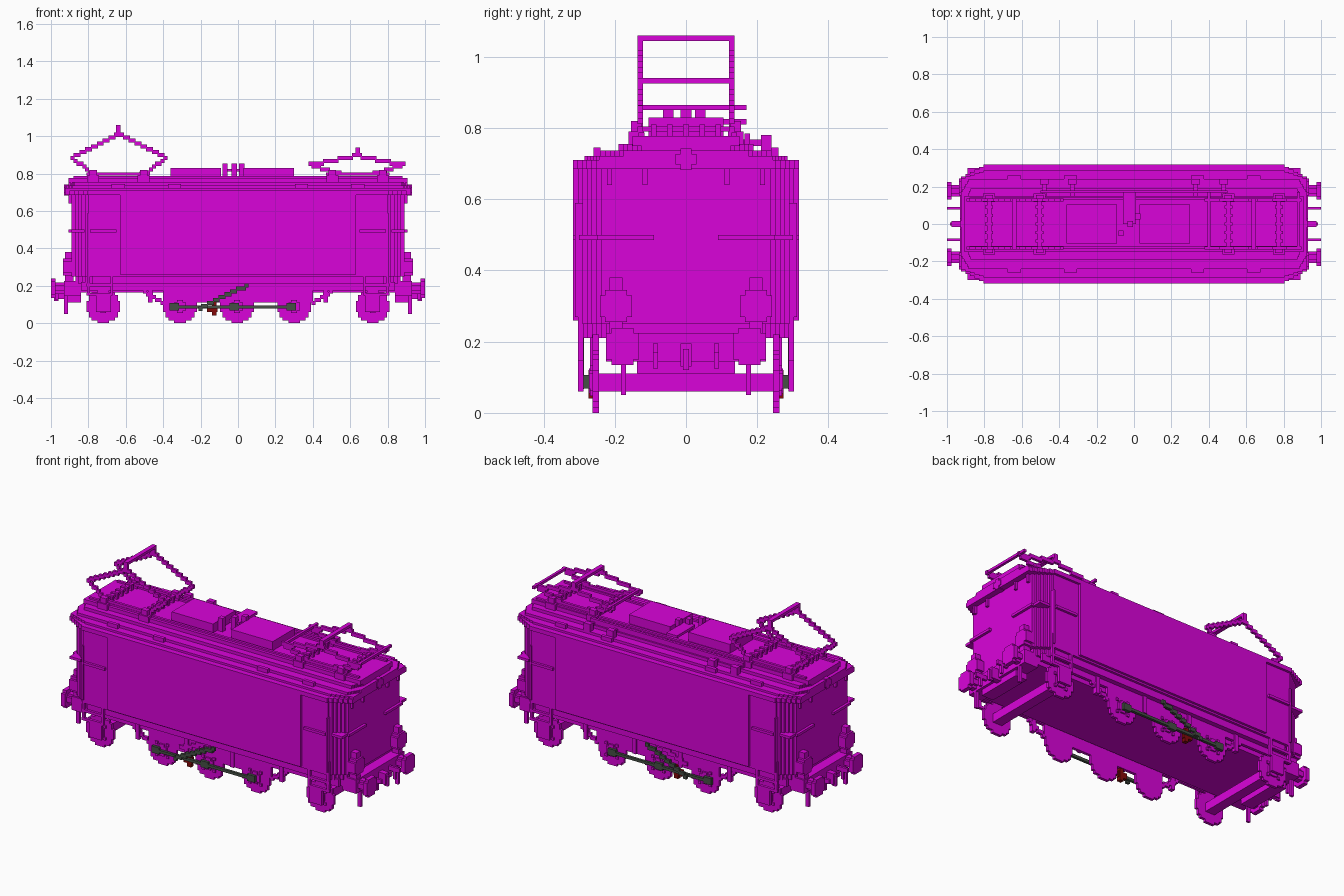
import bpy
import bmesh
import math
from mathutils import Matrix, Vector

if "Cube" in bpy.data.objects:
    bpy.data.objects.remove(bpy.data.objects["Cube"], do_unlink=True)

BLOCK = 2 / 129  # edge of one building block


def make_material(name, red, green, blue):
    material = bpy.data.materials.new(name)
    material.use_nodes = True
    colour = (red, green, blue, 1)
    material.diffuse_color = colour
    material.node_tree.nodes["Principled BSDF"].inputs["Base Color"].default_value = colour
    return material


magenta = make_material("magenta", 0.7, 0.001, 0.7)
dark_grey = make_material("dark_grey", 0.06, 0.08, 0.06)
dark_red = make_material("dark_red", 0.23, 0.003, 0.003)


def span(value):
    """A single number means a symmetric extent, a pair is used as it is."""
    return value if isinstance(value, tuple) else (-value, value)


def around(centre, half):
    return (centre - half, centre + half)


class Part:
    """Collects blocks for one named object, optionally mirrored."""

    def __init__(self, name, material=magenta, mirror=""):
        self.name, self.material, self.mirror = name, material, mirror
        self.mesh = bmesh.new()

    def box(self, x, y, z):
        spans = [span(x), span(y), span(z)]
        centre = Vector([(low + high) / 2 for low, high in spans])
        size = [high - low for low, high in spans]
        matrix = Matrix.Translation(centre) @ Matrix.Diagonal((*size, 1))
        bmesh.ops.create_cube(self.mesh, size=1, matrix=matrix)

    def stair(self, start, end, y):
        """A sloping bar in the xz plane made of stepped blocks."""
        start, end = Vector(start), Vector(end)
        longest = max(abs(value) for value in end - start)
        steps = max(1, round(longest / BLOCK))
        for step in range(steps + 1):
            point = start.lerp(end, step / steps)
            x, z = (round(value / BLOCK) * BLOCK for value in point)
            self.box(around(x, BLOCK * 0.7), y, around(z, BLOCK * 0.7))

    def disc(self, centre, height, radius, depth, axis="y"):
        """A round plate built from stepped rows."""
        rows = round(2 * radius / BLOCK)
        thick = 2 * radius / rows
        for row in range(rows):
            low = height - radius + row * thick
            offset = low + thick / 2 - height
            half = math.ceil(math.sqrt(radius ** 2 - offset ** 2) / BLOCK - 0.5) * BLOCK
            half = min(half, radius)
            across = around(centre, half)
            if axis == "y":
                self.box(across, depth, (low, low + thick))
            else:
                self.box(depth, across, (low, low + thick))

    def chamfered(self, x, y, z, cut_x=0.12, cut_y=0.065, steps=5):
        """A slab with stepped corners in plan."""
        for step in range(steps + 1):
            share = step / steps
            self.box(x - cut_x * share, y - cut_y * (1 - share), z)

    def finish(self):
        data = bpy.data.meshes.new(self.name)
        self.mesh.to_mesh(data)
        self.mesh.free()
        data.materials.append(self.material)
        item = bpy.data.objects.new(self.name, data)
        bpy.context.collection.objects.link(item)
        if self.mirror:
            modifier = item.modifiers.new("mirror", "MIRROR")
            modifier.use_axis = ["x" in self.mirror, "y" in self.mirror, False]
            modifier.use_mirror_merge = False


# Body shell with stepped corners and raised side panels
body = Part("body")
body.chamfered(0.89, 0.304, (0.25, 0.70), cut_x=0.09)
body.chamfered(0.87, 0.29, (0.21, 0.25), cut_x=0.09)
body.box(0.63, 0.318, (0.26, 0.70))
body.finish()

# Roof tiers
roof = Part("roof")
roof.chamfered(0.925, 0.318, (0.685, 0.71))
roof.chamfered(0.925, 0.285, (0.71, 0.722), cut_y=0.04)
roof.chamfered(0.925, 0.24, (0.72, 0.737), cut_x=0.04)
roof.chamfered(0.905, 0.19, (0.735, 0.755), cut_x=0.03)
roof.box(0.905, 0.15, (0.75, 0.777))
roof.finish()

roof_blocks = Part("roof_blocks", mirror="x")
for x in (0.34, 0.64):
    roof_blocks.box(around(x, 0.035), (-0.26, -0.24), (0.71, 0.745))
    roof_blocks.box(around(x, 0.035), (0.24, 0.26), (0.71, 0.745))
for x in (0.33, 0.48):
    roof_blocks.box(around(x, 0.022), (0.21, 0.24), (0.73, 0.78))
    roof_blocks.box(around(x, 0.012), (0.14, 0.22), (0.75, 0.768))
roof_blocks.finish()

roof_boxes = Part("roof_boxes")
roof_boxes.box((-0.36, -0.09), 0.105, (0.77, 0.83))
roof_boxes.box((0.03, 0.30), 0.105, (0.77, 0.83))
roof_boxes.finish()

roof_conduits = Part("roof_conduits")
roof_conduits.box(0.5, (0.165, 0.18), (0.75, 0.785))
for y in (-0.125, 0.135):
    roof_conduits.box(0.88, around(y, BLOCK / 2), (0.77, 0.787))
roof_conduits.box((-0.06, 0.01), (0, 0.17), (0.81, 0.825))
for x in (-0.07, -0.02, 0.02):
    roof_conduits.box(around(x, 0.014), around(x + 0.02, 0.015), (0.77, 0.855))
roof_conduits.finish()


def pantograph(name, side, pivot, knee_z, apex_z, top_z):
    """Diamond shaped current collector on an insulated base frame."""
    frame = Part(name)
    centre = 0.64 * side
    for y in (around(-0.128, BLOCK / 2), around(0.128, BLOCK / 2)):
        for way in (-1, 1):
            knee_point = (centre + way * 0.248, knee_z)
            frame.stair((centre + way * pivot, 0.80), knee_point, y)
            frame.stair(knee_point, (centre, apex_z), y)
        frame.box(around(centre, 0.17), y, (0.79, 0.805))
        frame.box(around(centre, 0.013), y, (apex_z, top_z))
    frame.box(around(centre, 0.013), 0.135, (top_z - BLOCK, top_z))
    for way in (-1, 1):
        x = centre + way * 0.135
        frame.box(around(x, 0.012), 0.15, (0.79, 0.805))
        for y in (-0.14, 0.14):
            frame.box(around(x, 0.032), around(y, 0.022), (0.75, 0.79))
            frame.box(around(x, 0.02), around(y, 0.015), (0.78, 0.82))
        for bead in range(-2, 3):
            frame.box(around(x, 0.022), around(bead * 0.045, BLOCK / 2), (0.775, 0.81))
    return frame


pantograph("raised_pantograph", -1, 0.155, 0.89, 1.01, 1.06).finish()
lowered = pantograph("lowered_pantograph", 1, 0.09, 0.845, 0.895, 0.94)
for x in (0.4, 0.88):
    lowered.box(around(x, BLOCK / 2), (-0.135, 0.17), (0.85, 0.865))
lowered.finish()

# Handrails and door edges
handrails = Part("handrails", mirror="xy")
handrails.box((0.65, 0.79), (0.30, 0.318), (0.485, 0.5))
handrails.box((0.795, 0.805), (0.29, 0.312), (0.27, 0.59))
handrails.box((0.88, 0.905), (0.09, 0.25), (0.485, 0.5))
handrails.box((0.82, 0.89), (0.25, 0.3), (0.485, 0.5))
handrails.box((0.88, 0.905), (0.11, 0.22), (0.685, 0.7))
for y in (0.115, 0.215):
    handrails.box((0.88, 0.905), around(y, 0.007), (0.64, 0.7))
handrails.finish()

# Lamps on both ends
lamps = Part("lamps", mirror="xy")
lamps.disc(0.197, 0.3, 0.045, (0.88, 0.935), axis="x")
lamps.box((0.88, 0.925), around(0.197, 0.018), (0.21, 0.38))
lamps.disc(0, 0.712, 0.03, (0.88, 0.93), axis="x")
lamps.finish()

# Underframe, end beams and side frames
underframe = Part("underframe", mirror="xy")
underframe.box(0.86, 0.225, (0.165, 0.22))
underframe.box((0.84, 0.93), 0.225, (0.145, 0.225))
underframe.box((0.84, 0.915), 0.137, (0.11, 0.2))
underframe.box(0.4, (0.245, 0.262), (0.11, 0.22))
underframe.box(0.84, (0.245, 0.262), (0.175, 0.22))
underframe.box((0.69, 0.75), 0.27, (0.06, 0.11))
underframe.stair((0.53, 0.19), (0.4, 0.11), (0.245, 0.262))
for x in (0.15, 0.47):
    underframe.box(around(x, 0.012), (0.245, 0.27), (0.11, 0.22))
underframe.finish()

# Buffers, coupling and hoses
buffers = Part("buffers", mirror="xy")
buffers.disc(0.178, 0.187, 0.052, (0.975, 1), axis="x")
buffers.disc(0.178, 0.187, 0.03, (0.92, 0.98), axis="x")
buffers.finish()

coupling = Part("coupling", mirror="xy")
coupling.box((0.91, 0.975), 0.016, (0.13, 0.195))
coupling.box((0.96, 0.985), 0.008, (0.12, 0.18))
coupling.box((0.91, 1), around(0.085, 0.007), (0.17, 0.195))
coupling.box((0.96, 0.975), around(0.085, 0.007), (0.125, 0.19))
coupling.box((0.91, 0.93), around(0.175, 0.007), (0.05, 0.15))
coupling.finish()

# Wheels
wheels = Part("wheels", mirror="y")
for x in (-0.72, -0.31, -0.005, 0.3, 0.72):
    wheels.disc(x, 0.09, 0.09, (0.245, 0.262))
    wheels.disc(x, 0.09, 0.035, (0.26, 0.272))
    for turn in range(4):
        angle = math.pi * (turn + 0.5) / 2
        wheels.box(around(x + 0.05 * math.cos(angle), BLOCK / 2), (0.26, 0.27),
                   around(0.09 + 0.05 * math.sin(angle), BLOCK / 2))
wheels.finish()

# Cab ladders over the outer wheels
ladders = Part("cab_ladders", mirror="xy")
for x in (0.675, 0.8):
    ladders.box(around(x, BLOCK / 2), (0.288, 0.304), (0.15, 0.33))
for z in (0.155, 0.205):
    ladders.box((0.67, 0.81), (0.288, 0.304), around(z, BLOCK / 2))
ladders.box((0.68, 0.76), (0.288, 0.304), (0.06, 0.155))
ladders.finish()

# Side rods and valve gear
rods = Part("side_rods", dark_grey, mirror="y")
rods.box((-0.36, 0.31), (0.272, 0.287), (0.078, 0.094))
for x in (-0.34, -0.02, 0.285):
    rods.box(around(x, 0.025), (0.27, 0.288), (0.068, 0.107))
rods.stair((-0.2, 0.085), (0.05, 0.2), (0.286, 0.301))
rods.finish()

gear_bracket = Part("gear_bracket", magenta, mirror="y")
gear_bracket.stair((-0.19, 0.14), (0.02, 0.21), (0.245, 0.27))
gear_bracket.finish()

crank = Part("valve_crank", dark_red, mirror="y")
crank.box((-0.14, -0.115), (0.25, 0.274), (0.04, 0.12))
crank.box((-0.165, -0.11), (0.255, 0.274), (0.06, 0.095))
crank.finish()
